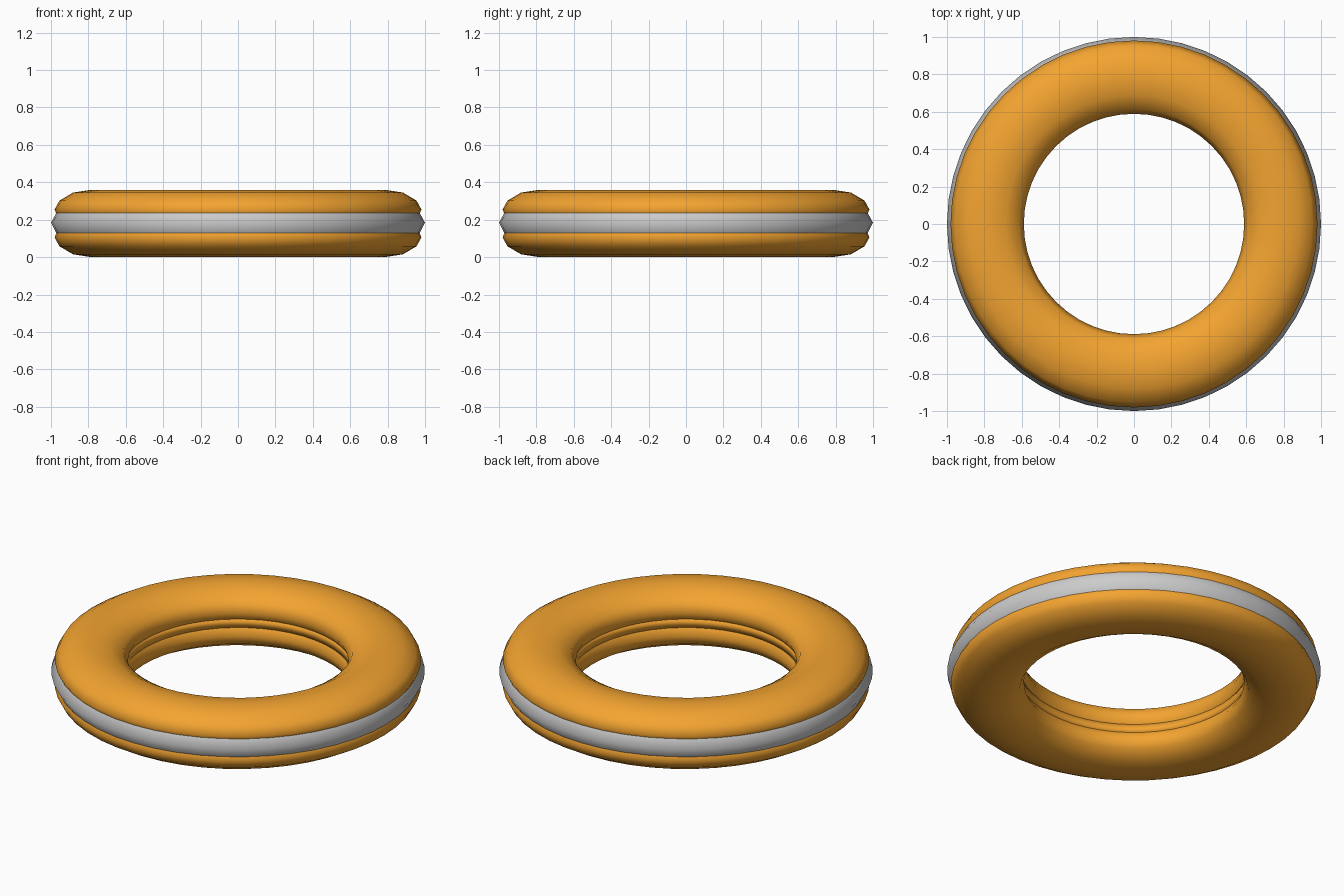
import bpy, bmesh, math

if "Cube" in bpy.data.objects:
    bpy.data.objects.remove(bpy.data.objects["Cube"])

SEGMENTS = 48
MID_Z = 0.18

orange = bpy.data.materials.new("orange")
orange.diffuse_color = (0.9, 0.37, 0.03, 1)
orange.use_nodes = True
orange.node_tree.nodes["Principled BSDF"].inputs["Base Color"].default_value = orange.diffuse_color


def lathe(name, profile, material=None, closed=False):
    """Revolve (radius, height above mid plane) points around z."""
    bm = bmesh.new()
    rings = []
    for i in range(SEGMENTS):
        a = 2 * math.pi * i / SEGMENTS
        rings.append([bm.verts.new((r * math.cos(a), r * math.sin(a), MID_Z + h))
                      for r, h in profile])
    n = len(profile)
    for i in range(SEGMENTS):
        p, q = rings[i], rings[(i + 1) % SEGMENTS]
        for j in range(n if closed else n - 1):
            k = (j + 1) % n
            f = bm.faces.new((p[j], q[j], q[k], p[k]))
            f.smooth = True
    bmesh.ops.recalc_face_normals(bm, faces=bm.faces[:])
    mesh = bpy.data.meshes.new(name)
    bm.to_mesh(mesh)
    bm.free()
    obj = bpy.data.objects.new(name, mesh)
    bpy.context.collection.objects.link(obj)
    if material:
        mesh.materials.append(material)
    return obj


# Rounded shell, from the inner groove over the crown to the outer band
shell = [(0.61, 0.025), (0.589, 0.068), (0.613, 0.122), (0.688, 0.165),
         (0.785, 0.18), (0.882, 0.165), (0.955, 0.122), (0.981, 0.074),
         (0.97, 0.05)]
# Shared seams behind the bands close each half into a solid ring
for name, s in (("upper_shell", 1), ("lower_shell", -1)):
    half = lathe(name, [(r, s * h) for r, h in shell] + [(0.95, 0), (0.63, 0)],
                 orange, closed=True)
    bpy.context.view_layer.objects.active = half
    half.select_set(True)
    bpy.ops.object.shade_smooth_by_angle(angle=math.radians(65))
    half.select_set(False)

# Band at the bottom of the inner groove
lathe("inner_band", [(0.61, 0.027), (0.61, -0.027), (0.64, -0.027), (0.64, 0.027)],
      orange, closed=True)

# Grey wedge-shaped band round the outside
lathe("outer_band", [(0.971, 0.057), (1.0, 0.004), (0.971, -0.052)])
